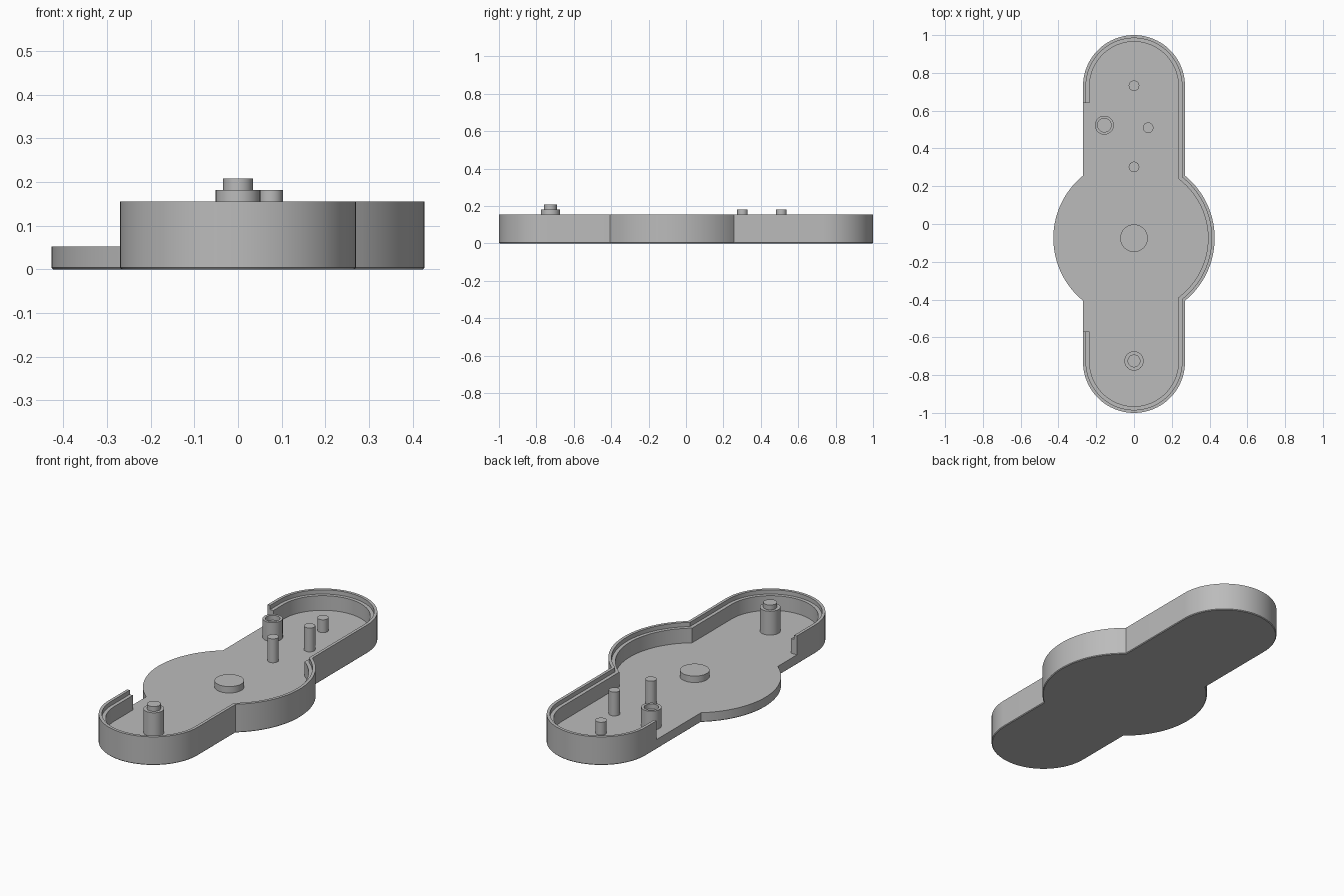
import bpy, bmesh, math

cube = bpy.data.objects.get("Cube")
if cube:
    bpy.data.objects.remove(cube, do_unlink=True)

grey = bpy.data.materials.new("plain grey")
grey.use_nodes = True
grey.diffuse_color = (0.5, 0.5, 0.5, 1)
grey.node_tree.nodes["Principled BSDF"].inputs["Base Color"].default_value = (0.5, 0.5, 0.5, 1)

HALF, END_Y = 0.27, 0.73              # straight body with round ends
BULGE_R, BULGE_Y = 0.427, -0.075      # round middle
FLOOR, LEDGE, TOP, CHAMFER = 0.052, 0.132, 0.155, 0.004
LIP, WALL = 0.016, 0.035
GAP_FRONT, GAP_BACK = -0.57, 0.64     # opening in the side wall


def finish(name, bm):
    bmesh.ops.recalc_face_normals(bm, faces=bm.faces[:])
    mesh = bpy.data.meshes.new(name)
    bm.to_mesh(mesh)
    bm.free()
    mesh.materials.append(grey)
    obj = bpy.data.objects.new(name, mesh)
    bpy.context.collection.objects.link(obj)
    bpy.ops.object.select_all(action='DESELECT')
    obj.select_set(True)
    bpy.context.view_layer.objects.active = obj
    bpy.ops.object.shade_smooth_by_angle(angle=math.radians(30))
    return obj


def arc(cy, r, a0, a1, n=40):
    return [(r * math.cos(a0 + (a1 - a0) * i / n), cy + r * math.sin(a0 + (a1 - a0) * i / n))
            for i in range(n + 1)]


def walled_path(d):
    """Outline inset by d, from the front of the gap round to its back."""
    w, r = HALF - d, BULGE_R - d
    a = math.acos(w / r)
    return ([(-w, GAP_FRONT)] + arc(-END_Y, w, -math.pi, 0)
            + arc(BULGE_Y, r, -a, a) + arc(END_Y, w, 0, math.pi) + [(-w, GAP_BACK)])


def open_path(d):
    """Outline inset by d along the side that has no wall."""
    w, r = HALF - d, BULGE_R - d
    a = math.acos(w / r)
    return [(-w, GAP_BACK)] + arc(BULGE_Y, r, math.pi - a, math.pi + a) + [(-w, GAP_FRONT)]


# Tray: floor and stepped wall as one shell
bm = bmesh.new()
cache = {}


def vert(x, y, z):
    key = (round(x, 5), round(y, 5), round(z, 5))
    if key not in cache:
        cache[key] = bm.verts.new(key)
    return cache[key]


def sweep(path, profile):
    rings = [[vert(x, y, z) for x, y in path(d)] for d, z in profile]
    for low, high in zip(rings, rings[1:]):
        for i in range(len(low) - 1):
            bm.faces.new((low[i], low[i + 1], high[i + 1], high[i]))
    return rings


base = [(CHAMFER, 0), (0, CHAMFER), (0, FLOOR)]
wall = sweep(walled_path, base + [(0, TOP), (LIP, TOP), (LIP, LEDGE), (WALL, LEDGE), (WALL, FLOOR)])
side = sweep(open_path, base)
for end in (0, -1):
    bm.faces.new([ring[end] for ring in wall[2:]])
bm.faces.new(list(dict.fromkeys(wall[0] + side[0])))
bm.faces.new(list(dict.fromkeys(wall[-1] + side[-1])))
finish("tray", bm)


def turned(name, x, y, profile, n=40):
    """Round part from (radius, height) steps, capped at both ends."""
    b = bmesh.new()
    rings = [[b.verts.new((x + r * math.cos(math.tau * i / n), y + r * math.sin(math.tau * i / n), z))
              for i in range(n)] for r, z in profile]
    for low, high in zip(rings, rings[1:]):
        for i in range(n):
            j = (i + 1) % n
            b.faces.new((low[i], low[j], high[j], high[i]))
    b.faces.new(rings[0])
    b.faces.new(rings[-1])
    finish(name, b)


# Posts standing on the floor, sunk slightly into it
sunk = FLOOR - 0.01
turned("stepped_post", 0, -0.725, [(0.051, sunk), (0.051, 0.182), (0.034, 0.182), (0.034, 0.208)])
turned("socket_post", -0.157, 0.523, [(0.05, sunk), (0.05, 0.155), (0.036, 0.155), (0.036, 0.128)])
turned("centre_disc", 0, BULGE_Y, [(0.073, sunk), (0.073, 0.087)])
for name, x, y, top in (("middle_pin", 0, 0.302, 0.182),
                        ("left_pin", 0.075, 0.51, 0.182),
                        ("back_pin", 0, 0.732, 0.122)):
    turned(name, x, y, [(0.028, sunk), (0.028, top)])
